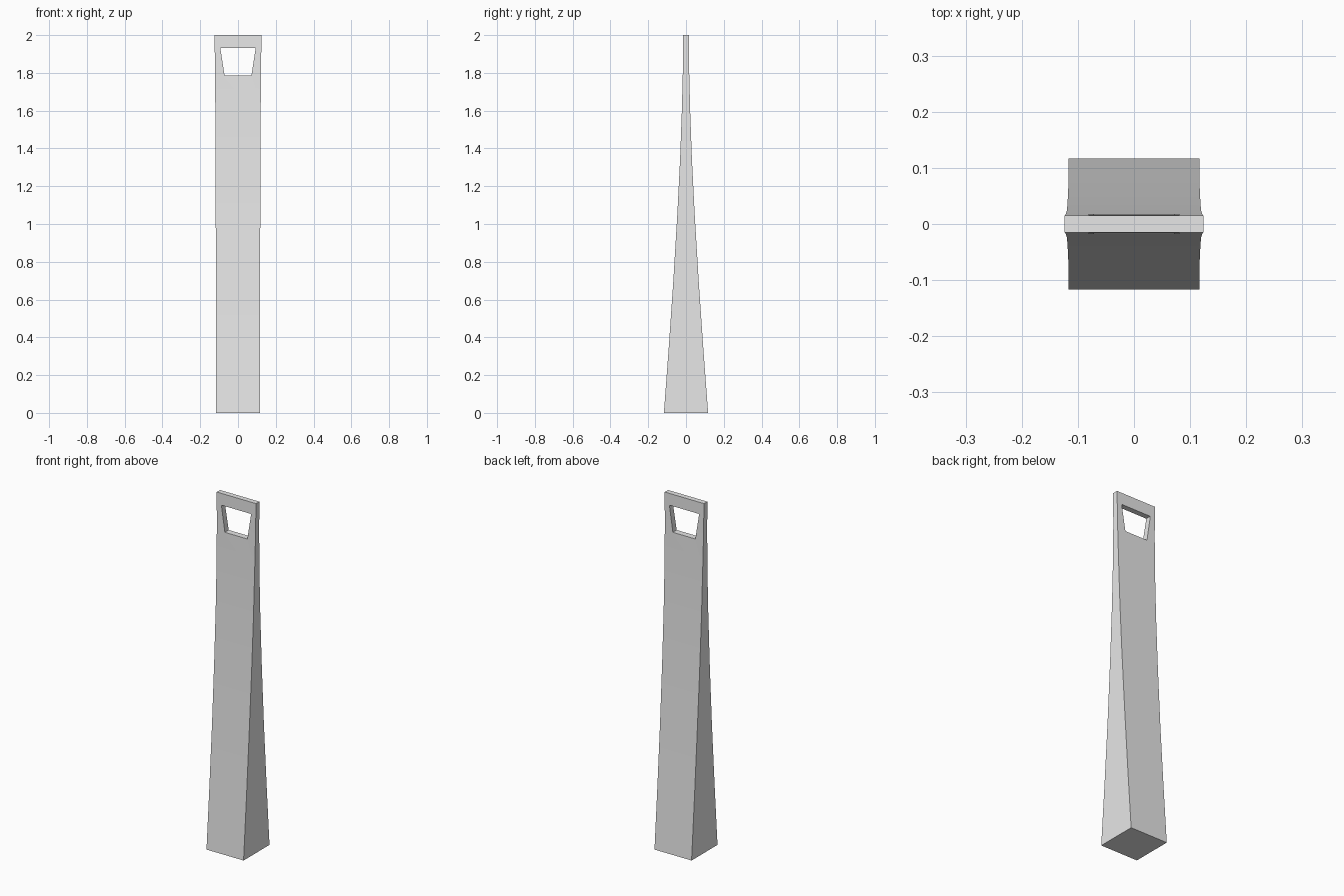
import bpy
import bmesh

if "Cube" in bpy.data.objects:
    bpy.data.objects.remove(bpy.data.objects["Cube"], do_unlink=True)

grey = bpy.data.materials.new("light grey")
grey.use_nodes = True
colour = (0.8, 0.8, 0.8, 1)
grey.diffuse_color = colour
grey.node_tree.nodes["Principled BSDF"].inputs["Base Color"].default_value = colour


def loft(name, sections):
    """Skin a stack of quads, capped at both ends."""
    bm = bmesh.new()
    rings = [[bm.verts.new(p) for p in section] for section in sections]
    for low, high in zip(rings, rings[1:]):
        for i in range(4):
            j = (i + 1) % 4
            bm.faces.new((low[i], low[j], high[j], high[i]))
    bm.faces.new(rings[0][::-1])
    bm.faces.new(rings[-1])
    bmesh.ops.recalc_face_normals(bm, faces=bm.faces)
    mesh = bpy.data.meshes.new(name)
    bm.to_mesh(mesh)
    bm.free()
    mesh.materials.append(grey)
    obj = bpy.data.objects.new(name, mesh)
    bpy.context.collection.objects.link(obj)
    return obj


def rectangle(z, x, y):
    return [(-x, -y, z), (x, -y, z), (x, y, z), (-x, y, z)]


# Tapered post: height, half width, half depth
profile = [(0, 0.117, 0.117), (0.35, 0.117, 0.091), (0.7, 0.117, 0.067),
           (1.05, 0.118, 0.046), (1.35, 0.119, 0.031), (1.6, 0.12, 0.022),
           (1.8, 0.122, 0.017), (2, 0.124, 0.015)]
post = loft("tapered_post", [rectangle(*p) for p in profile])

# Trapezoid opening through the top
cutter = loft("opening_cutter", [rectangle(1.785, 0.071, 0.2),
                                 rectangle(1.933, 0.094, 0.2)])
cutter.hide_render = True
cutter.hide_viewport = True
cut = post.modifiers.new("opening", "BOOLEAN")
cut.operation = "DIFFERENCE"
cut.solver = "EXACT"
cut.object = cutter

# Smooth the gentle curve, keep the corners sharp
bpy.context.view_layer.objects.active = post
post.select_set(True)
bpy.ops.object.modifier_apply(modifier=cut.name)
bpy.data.objects.remove(cutter, do_unlink=True)
bpy.ops.object.shade_smooth_by_angle(angle=0.5)
